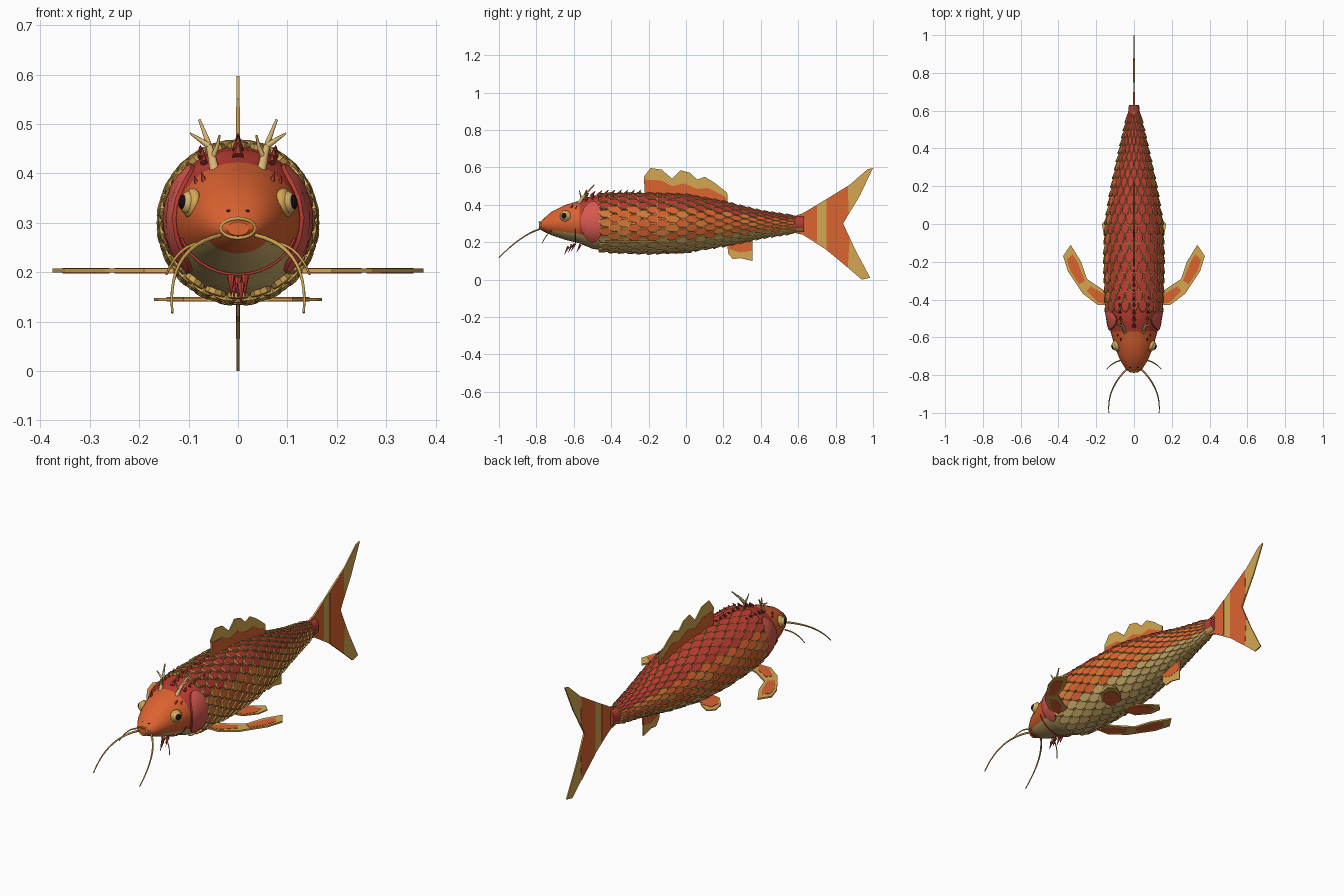
import bpy, bmesh, math, random
from mathutils import Vector

if "Cube" in bpy.data.objects:
    bpy.data.objects.remove(bpy.data.objects["Cube"])

random.seed(4)
COLOURS = {
    "orange": (0.72, 0.125, 0.03), "red": (0.48, 0.045, 0.03),
    "gold": (0.66, 0.39, 0.085), "cream": (0.62, 0.43, 0.15),
    "pink": (0.68, 0.10, 0.08), "black": (0.008, 0.006, 0.005),
    "horn": (0.70, 0.46, 0.17), "amber": (0.68, 0.20, 0.04),
}
MATS = {}
for key, c in COLOURS.items():
    MATS[key] = bpy.data.materials.new(key)
    MATS[key].diffuse_color = (*c, 1)
IDX = {k: i for i, k in enumerate(COLOURS)}


def finish(name, bm, smooth=False, fix=True):
    if fix:
        bmesh.ops.recalc_face_normals(bm, faces=bm.faces)
    me = bpy.data.meshes.new(name)
    bm.to_mesh(me)
    bm.free()
    for m in MATS.values():
        me.materials.append(m)
    ob = bpy.data.objects.new(name, me)
    bpy.context.collection.objects.link(ob)
    if smooth:
        bpy.ops.object.select_all(action='DESELECT')
        ob.select_set(True)
        bpy.context.view_layer.objects.active = ob
        bpy.ops.object.shade_smooth_by_angle(angle=math.radians(40))
    return ob


def face(bm, vs, col):
    bm.faces.new(vs).material_index = IDX[col]


# Body stations: y, centre z, half width, half height
STATIONS = [(-.785, .288, .022, .014), (-.765, .291, .046, .032), (-.72, .30, .074, .062),
            (-.65, .306, .102, .092), (-.57, .308, .124, .114), (-.5, .307, .138, .142),
            (-.42, .304, .147, .151), (-.2, .30, .152, .155), (0, .301, .147, .147),
            (.2, .298, .113, .113), (.4, .295, .069, .067), (.55, .295, .035, .044),
            (.63, .297, .027, .040)]


def section(y):
    y = min(max(y, STATIONS[0][0]), STATIONS[-1][0])
    for a, b in zip(STATIONS, STATIONS[1:]):
        if y <= b[0]:
            t = (y - a[0]) / (b[0] - a[0])
            return [p + (q - p) * t for p, q in zip(a, b)][1:]


def surf(y, ang, off=0.0):
    zc, rx, rz = section(y)
    return Vector(((rx + off) * math.cos(ang), y, zc + (rz + off) * math.sin(ang)))


# Body and head: lofted rings coloured by length and height
bm = bmesh.new()
N = 32
ys = sorted({s[0] for s in STATIONS} | {-.69, -.61, -.535, -.46, -.31, -.1, .1, .3, .48})
rings = [[bm.verts.new(surf(y, 2 * math.pi * i / N)) for i in range(N)] for y in ys]
for k in range(len(ys) - 1):
    ym = (ys[k] + ys[k + 1]) / 2
    for i in range(N):
        s = math.sin(2 * math.pi * (i + .5) / N)
        if s < -.5 and ym > -.74:
            col = "cream"
        elif ym < -.57:
            col = "orange"
        elif ym < -.43 or s > .5 or ym > .58:
            col = "red"
        else:
            col = "orange"
        j = (i + 1) % N
        face(bm, (rings[k][i], rings[k][j], rings[k + 1][j], rings[k + 1][i]), col)
face(bm, rings[0], "orange")
face(bm, rings[-1], "red")
finish("body", bm, True)

# Scales: staggered bevelled plates, gold edges, coloured faces
bm = bmesh.new()
AROUND, y, row = 20, -.43, 0
while y < .59:
    zc, rx, rz = section(y)
    length = .024 + .014 * rx / .15
    for c in range(AROUND):
        a = 2 * math.pi * (c + .5 * (row % 2)) / AROUND
        s = math.sin(a)
        col = "red" if s > .5 else "cream" if s < -.5 else "orange"
        if col == "orange" and random.random() < .25:
            col = "amber"
        loops = [[], [], []]
        for n in range(10):
            u, v = math.cos(n * math.pi / 5), math.sin(n * math.pi / 5)
            for loop, k, lift in zip(loops, (1, 1, .87), (-.004, .007, .009)):
                p = surf(y + u * length * k, a + v * k * .95 * math.pi / AROUND,
                         lift - .005 * u)
                loop.append(bm.verts.new(p))
        for lo, hi in zip(loops, loops[1:]):
            for n in range(10):
                m = (n + 1) % 10
                face(bm, (lo[m], lo[n], hi[n], hi[m]), "gold")
        face(bm, loops[2][::-1], col)
    y += length * 1.35
    row += 1
bmesh.ops.recalc_face_normals(bm, faces=bm.faces)
finish("scales", bm, fix=False)


# Fins: thin gold outline plates with slightly thicker coloured panels
def fin(name, layers, place):
    bm = bmesh.new()
    for pts, half, col in layers:
        a = [bm.verts.new(place(u, v, -half)) for u, v in pts]
        b = [bm.verts.new(place(u, v, half)) for u, v in pts]
        face(bm, a, col)
        face(bm, b[::-1], col)
        for i in range(len(pts)):
            j = (i + 1) % len(pts)
            face(bm, (a[i], a[j], b[j], b[i]), col)
    return finish(name, bm)


def upright(u, v, t):
    return Vector((t, u, v))


fin("tail_fin", [
    ([(.58, .34), (.625, .355), (.75, .43), (.875, .507), (.97, .59), (1, .597), (.93, .45),
      (.84, .30), (.91, .15), (.985, .01), (.94, 0), (.87, .06), (.75, .16), (.625, .24),
      (.58, .25)], .003, "gold"),
    ([(.58, .34), (.625, .355), (.70, .40), (.70, .20), (.625, .24), (.58, .25)], .0045, "orange"),
    ([(.75, .43), (.865, .50), (.87, .36), (.84, .30), (.75, .29)], .0045, "orange"),
    ([(.75, .29), (.84, .30), (.875, .22), (.865, .065), (.75, .16)], .0045, "orange")], upright)
fin("dorsal_fin", [
    ([(-.22, .44), (-.225, .55), (-.19, .597), (-.13, .588), (-.075, .54), (-.03, .585),
      (.02, .572), (.06, .535), (.10, .55), (.15, .52), (.22, .465), (.225, .39)], .003, "gold"),
    ([(-.22, .44), (-.222, .535), (-.13, .53), (-.075, .50), (-.01, .515), (.06, .485),
      (.12, .49), (.215, .44), (.22, .39)], .0045, "orange")], upright)
fin("anal_fin", [
    ([(.22, .21), (.225, .14), (.25, .11), (.29, .115), (.355, .10), (.355, .22)], .003, "gold"),
    ([(.22, .21), (.228, .165), (.29, .145), (.355, .155), (.355, .22)], .0045, "orange")], upright)

for s, side in ((1, "right"), (-1, "left")):
    fin(side + "_pectoral_fin", [
        ([(.13, -.36), (.16, -.35), (.22, -.31), (.25, -.29), (.28, -.20), (.335, -.11),
          (.375, -.17), (.35, -.25), (.31, -.31), (.27, -.37), (.19, -.43), (.13, -.43)],
         .004, "gold"),
        ([(.13, -.41), (.16, -.37), (.23, -.33), (.25, -.355), (.19, -.415), (.13, -.43)],
         .0055, "orange"),
        ([(.26, -.30), (.30, -.20), (.325, -.16), (.355, -.19), (.335, -.25), (.29, -.32)],
         .0055, "orange")],
        lambda u, v, t: Vector((s * u, v, .203 + t)))
    fin(side + "_pelvic_fin", [
        ([(.04, -.13), (.11, -.12), (.16, -.06), (.17, .0), (.14, .03), (.09, .0), (.04, -.05)],
         .003, "gold"),
        ([(.04, -.13), (.11, -.11), (.145, -.06), (.14, -.01), (.09, -.01), (.04, -.05)],
         .0045, "orange")],
        lambda u, v, t: Vector((s * u, v, .145 + t)))


# Tapered tubes for whiskers, antlers and lips
def tube(name, pts, r0, r1, col, close=False):
    cu = bpy.data.curves.new(name, 'CURVE')
    cu.dimensions = '3D'
    cu.bevel_depth = 1
    cu.bevel_resolution = 1
    cu.use_fill_caps = True
    sp = cu.splines.new('POLY')
    sp.points.add(len(pts) - 1)
    sp.use_cyclic_u = close
    for i, p in enumerate(pts):
        sp.points[i].co = (*p, 1)
        sp.points[i].radius = r0 + (r1 - r0) * i / (len(pts) - 1)
    cu.materials.append(MATS[col])
    bpy.context.collection.objects.link(bpy.data.objects.new(name, cu))


def bend(a, b, c, n=9):
    a, b, c = Vector(a), Vector(b), Vector(c)
    ts = [i / (n - 1) for i in range(n)]
    return [a * (1 - t) ** 2 + b * 2 * t * (1 - t) + c * t * t for t in ts]


def ball(name, loc, scale, col, cone=False, direction=(0, 0, 1)):
    bm = bmesh.new()
    if cone:
        bmesh.ops.create_cone(bm, segments=7, radius1=1, radius2=0, depth=2, cap_ends=True)
    else:
        bmesh.ops.create_uvsphere(bm, u_segments=16, v_segments=10, radius=1)
    rot = Vector((0, 0, 1)).rotation_difference(Vector(direction))
    for v in bm.verts:
        v.co = rot @ Vector([p * q for p, q in zip(v.co, scale)]) + Vector(loc)
    for f in bm.faces:
        f.material_index = IDX[col]
    finish(name, bm, True)


for s, side in ((1, "right"), (-1, "left")):
    # Eye: gold socket, cream ball and dark pupil
    out = Vector((s * .92, -.36, .12)).normalized()
    c = Vector((s * .094, -.645, .340))
    ball(side + "_eye_socket", c, (.031, .031, .016), "gold", direction=out)
    ball(side + "_eye", c + out * .006, (.024, .024, .018), "horn", direction=out)
    ball(side + "_pupil", c + out * .017, (.016, .016, .010), "black", direction=out)
    for k in range(2):
        ball(f"{side}_brow_{k}", (s * (.07 + .014 * k), -.61 + .02 * k, .388 - .008 * k),
             (.011, .011, .018), "red", True, (s * .3, .4, 1))
    ball(side + "_nostril", (s * .018, -.757, .322), (.006, .006, .005), "black")

    # Whiskers and antlers
    tube(side + "_long_whisker", bend((s * .035, -.765, .275), (s * .145, -.87, .25),
                                      (s * .133, -1, .118), 12), .005, .0025, "gold")
    tube(side + "_short_whisker", bend((s * .065, -.72, .26), (s * .12, -.735, .26),
                                       (s * .145, -.77, .195)), .004, .002, "gold")
    tube(side + "_antler", [(s * .043, -.585, .385), (s * .053, -.555, .435),
                            (s * .061, -.53, .465), (s * .078, -.49, .508)], .012, .003, "horn")
    tube(side + "_antler_outer_branch", [(s * .058, -.54, .455), (s * .08, -.535, .47),
                                         (s * .097, -.53, .481)], .007, .002, "horn")
    tube(side + "_antler_front_branch", [(s * .052, -.558, .43), (s * .042, -.565, .455),
                                         (s * .037, -.57, .477)], .006, .002, "horn")

    # Gill cover: domed rounded patch following the body
    bm = bmesh.new()
    loops = []
    for k, lift in ((1, -.004), (1, .008), (.75, .011), (.35, .012)):
        loop = []
        for n in range(16):
            t = 2 * math.pi * n / 16
            p = surf(-.505 + .058 * k * math.cos(t), .02 + .85 * k * math.sin(t), lift)
            p.x *= s
            loop.append(bm.verts.new(p))
        loops.append(loop)
    for k, (lo, hi) in enumerate(zip(loops, loops[1:])):
        for n in range(16):
            m = (n + 1) % 16
            face(bm, (lo[n], lo[m], hi[m], hi[n]), "red" if k == 0 else "pink")
    face(bm, loops[-1], "pink")
    finish(side + "_gill_cover", bm, True)

    # Small spikes behind the antlers
    for k in range(5):
        p = surf(-.53 + .035 * k, math.pi / 2 - s * .5, .012)
        ball(f"{side}_back_spike_{k}", p, (.008, .008, .014), "red", True, (0, .8, 1))

# Lips, throat edge, crest and beard
tube("lips", [(.034 * math.cos(t * math.pi / 8), -.785 + .012 * abs(math.cos(t * math.pi / 8)),
               .289 + .02 * math.sin(t * math.pi / 8)) for t in range(16)], .004, .004, "gold", True)
tube("throat_edge", [surf(-.59, math.radians(a), .004) for a in range(200, 341, 10)],
     .003, .003, "red")
for k in range(9):
    ball(f"crest_spike_{k}", surf(-.53 + .035 * k, math.pi / 2, .012),
         (.012, .012, .02), "red", True, (0, .8, 1))
for k, (x, y, z) in enumerate([(0, -.62, .165), (.014, -.605, .17), (-.014, -.605, .17),
                               (.006, -.64, .155), (-.008, -.575, .165)]):
    ball(f"beard_{k}", (x, y, z), (.008, .008, .025), "red", True, (0, -.5, -1))

for m in bpy.data.materials:
    if m.users and not m.is_grease_pencil:
        m.use_nodes = True
        m.node_tree.nodes["Principled BSDF"].inputs["Base Color"].default_value = m.diffuse_color
